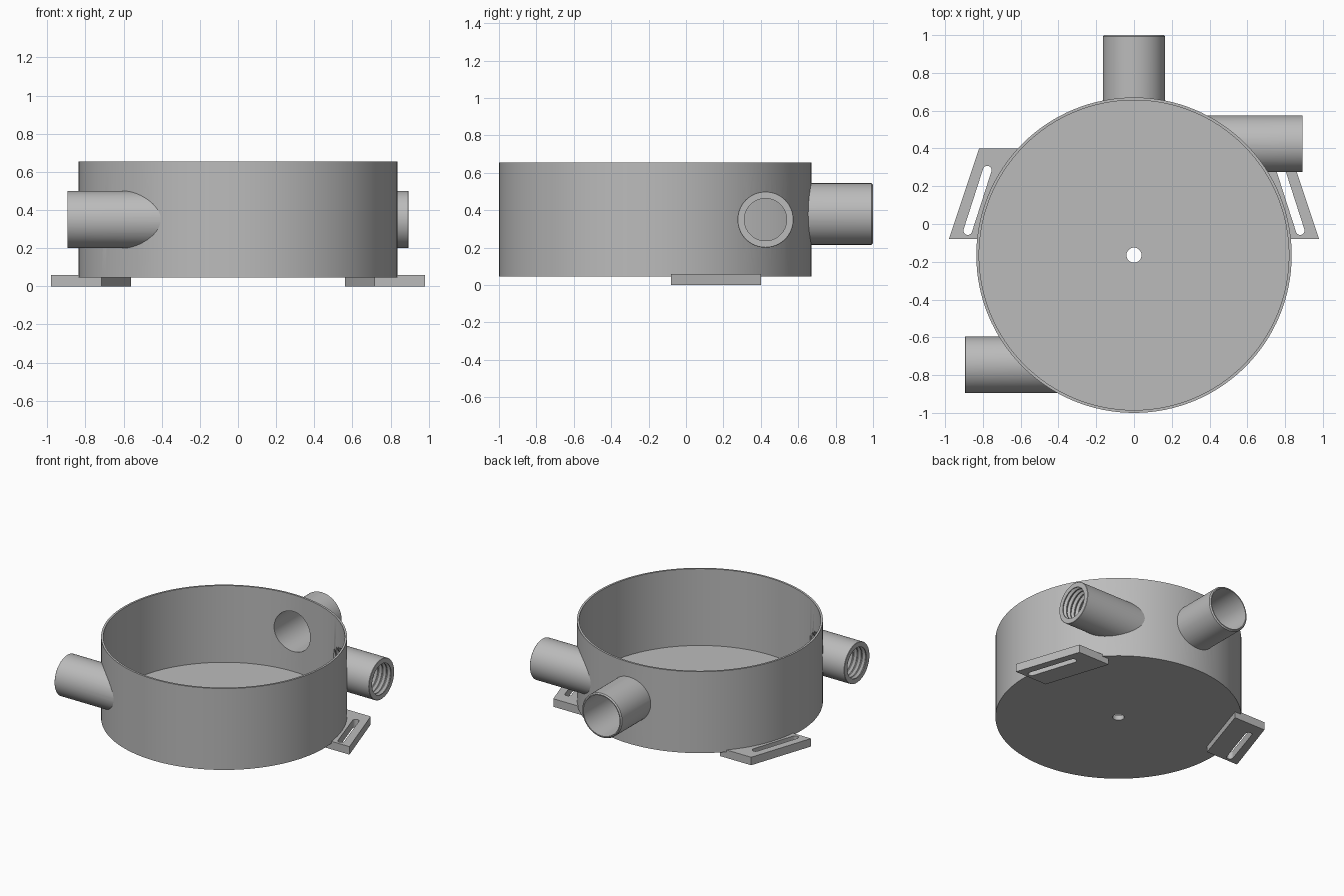
import bpy
import bmesh
from math import pi, cos, sin, atan2
from mathutils import Matrix, Vector

if "Cube" in bpy.data.objects:
    bpy.data.objects.remove(bpy.data.objects["Cube"], do_unlink=True)

grey = bpy.data.materials.new("plain grey")
grey.use_nodes = True
COLOUR = (0.5, 0.5, 0.5, 1)
grey.diffuse_color = COLOUR
grey.node_tree.nodes["Principled BSDF"].inputs["Base Color"].default_value = COLOUR

CENTRE = Vector((0, -0.165, 0))
OUTER, INNER = 0.835, 0.82
BOTTOM, FLOOR, TOP = 0.045, 0.08, 0.655


def finish(name, bm):
    bmesh.ops.recalc_face_normals(bm, faces=bm.faces)
    mesh = bpy.data.meshes.new(name)
    bm.to_mesh(mesh)
    bm.free()
    mesh.materials.append(grey)
    ob = bpy.data.objects.new(name, mesh)
    bpy.context.collection.objects.link(ob)
    return ob


def lathe(name, profile, matrix, sides=64):
    """Closed solid turned about z from (radius, height) points."""
    bm = bmesh.new()
    rings = [[bm.verts.new((r * cos(2 * pi * i / sides), r * sin(2 * pi * i / sides), z))
              for i in range(sides)] for r, z in profile]
    for low, high in zip(rings, rings[1:]):
        for i in range(sides):
            j = (i + 1) % sides
            bm.faces.new((low[i], low[j], high[j], high[i]))
    bm.faces.new(rings[0])
    bm.faces.new(rings[-1])
    bm.transform(matrix)
    return finish(name, bm)


def prism(name, outline, z0, z1):
    bm = bmesh.new()
    base = bm.faces.new([bm.verts.new((x, y, z0)) for x, y in outline])
    up = bmesh.ops.extrude_face_region(bm, geom=[base])["geom"]
    bmesh.ops.translate(bm, vec=(0, 0, z1 - z0),
                        verts=[v for v in up if isinstance(v, bmesh.types.BMVert)])
    return finish(name, bm)


def cut(ob, cutters):
    bpy.context.view_layer.objects.active = ob
    for c in cutters:
        mod = ob.modifiers.new("cut", "BOOLEAN")
        mod.operation, mod.solver, mod.object = "DIFFERENCE", "EXACT", c
        bpy.ops.object.modifier_apply(modifier=mod.name)


def smooth(ob):
    bpy.ops.object.select_all(action="DESELECT")
    ob.select_set(True)
    bpy.context.view_layer.objects.active = ob
    bpy.ops.object.shade_smooth_by_angle(angle=pi / 6)


def along(turn, offset, height):
    """Places a z-axis solid so it runs along +x, then turns it about the cup."""
    return (Matrix.Translation(CENTRE) @ Matrix.Rotation(turn, 4, "Z")
            @ Matrix.Translation((0, offset, height)) @ Matrix.Rotation(pi / 2, 4, "Y"))


def threaded(start, end, crest, root, pitch):
    points = []
    z = start
    while z < end:
        points += [(crest, z), (crest, z + pitch * 0.2), (root, z + pitch * 0.6)]
        z += pitch
    return points + [(crest, z)]


at_cup = Matrix.Translation(CENTRE)
cup = lathe("cup", [(OUTER, BOTTOM), (OUTER, TOP)], at_cup, 128)
cavity = lathe("cavity_cutter", [(INNER, FLOOR), (INNER, 1)], at_cup, 128)
clearance = lathe("clearance_cutter", [(INNER + 0.007, -1), (INNER + 0.007, 2)], at_cup, 128)
drain = lathe("drain_cutter", [(0.04, -1), (0.04, 0.3)], at_cup, 32)
helpers = [cavity, clearance, drain]
cut(cup, [cavity, drain])

# Two tangential threaded pipes and one plain radial pipe
thread = threaded(0.33, 0.91, 0.113, 0.128, 0.035)
plain = [(0.15, 0.5), (0.15, 1.3)]
for name, turn, offset, height, radius, start, end, bore_profile in (
        ("left_pipe", 0, 0.59, 0.35, 0.15, 0.36, 0.893, thread),
        ("right_pipe", pi, 0.58, 0.35, 0.15, 0.36, 0.895, thread),
        ("back_pipe", pi / 2, 0, 0.38, 0.165, 0.7, 1.165, plain)):
    place = along(turn, offset, height)
    edge = 0.008 if name == "back_pipe" else 0.002
    pipe = lathe(name, [(radius, start), (radius, end - edge), (radius - edge, end)], place)
    bore = lathe(name + "_bore_cutter", bore_profile, place)
    cut(pipe, [clearance, bore])
    cut(cup, [bore])
    smooth(pipe)
    helpers.append(bore)
smooth(cup)

# Slotted mounting brackets, mirrored
a, b, slot_radius = Vector((0.777, 0.285)), Vector((0.88, -0.035)), 0.023
angle = atan2(b.y - a.y, b.x - a.x)
slot = []
for centre, first in ((b, angle - pi / 2), (a, angle + pi / 2)):
    for i in range(13):
        t = first + pi * i / 12
        slot.append((centre.x + slot_radius * cos(t), centre.y + slot_radius * sin(t)))
plate = [(0.98, -0.08), (0.82, 0.4), (0.56, 0.4), (0.715, -0.08)]
for name, side in (("left_bracket", 1), ("right_bracket", -1)):
    bracket = prism(name, [(side * x, y) for x, y in plate], 0, 0.06)
    slot_cutter = prism(name + "_slot_cutter", [(side * x, y) for x, y in slot], -0.1, 0.2)
    cut(bracket, [slot_cutter])
    smooth(bracket)
    helpers.append(slot_cutter)

for helper in helpers:
    bpy.data.objects.remove(helper, do_unlink=True)
